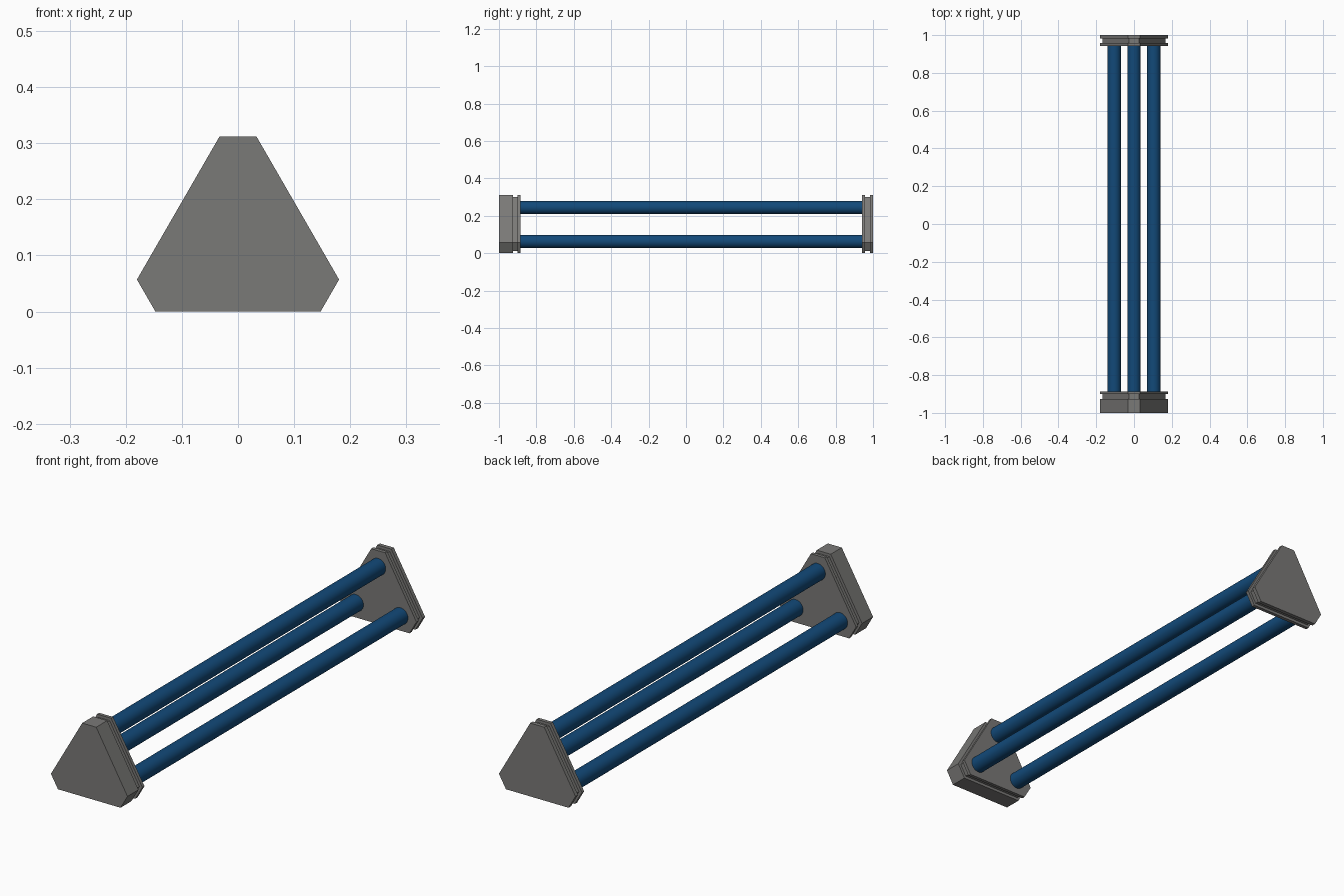
import bpy, bmesh, math

if "Cube" in bpy.data.objects:
    bpy.data.objects.remove(bpy.data.objects["Cube"])

CZ = 0.123          # height of the triangular section's centre
SIDE, CORNER = 0.123, 0.189   # centre to long faces / to cut corners
GROOVE = 0.012      # groove depth


def material(name, rgb):
    m = bpy.data.materials.new(name)
    m.diffuse_color = (*rgb, 1)
    m.use_nodes = True
    m.node_tree.nodes["Principled BSDF"].inputs["Base Color"].default_value = m.diffuse_color
    return m


grey = material("warm_grey", (0.195, 0.192, 0.185))
blue = material("deep_blue", (0.006, 0.067, 0.19))


def section(inset):
    """Triangle with cut corners as (x, z), evenly inset."""
    a, b = SIDE - inset, CORNER - inset
    half = (a - b / 2) / math.cos(math.radians(30))
    pts = []
    for k in range(3):
        t = math.radians(120 * k)
        for u in (half, -half):
            pts.append((u * math.cos(t) - b * math.sin(t),
                        CZ + u * math.sin(t) + b * math.cos(t)))
    return pts


def finish(name, bm, mat):
    bmesh.ops.recalc_face_normals(bm, faces=bm.faces)
    me = bpy.data.meshes.new(name)
    bm.to_mesh(me)
    bm.free()
    me.materials.append(mat)
    ob = bpy.data.objects.new(name, me)
    bpy.context.collection.objects.link(ob)
    return ob


def end_cap(name, stations):
    """Loft the section along y through (y, inset) stations."""
    bm = bmesh.new()
    rings = [[bm.verts.new((x, y, z)) for x, z in section(i)] for y, i in stations]
    for r, s in zip(rings, rings[1:]):
        for j in range(6):
            k = (j + 1) % 6
            bm.faces.new((r[j], r[k], s[k], s[j]))
    bm.faces.new(rings[0])
    bm.faces.new(rings[-1])
    return finish(name, bm, grey)


# grooved end caps: thick at the front, thin at the back
end_cap("front_cap", [(-1, 0), (-0.926, 0), (-0.926, GROOVE),
                      (-0.9, GROOVE), (-0.9, 0), (-0.886, 0)])
end_cap("back_cap", [(0.942, 0), (0.957, 0), (0.957, GROOVE),
                     (0.983, GROOVE), (0.983, 0), (1, 0)])

# three round bars between the caps
Y0, Y1 = -0.89, 0.946
for name, angle in (("top_bar", 90), ("left_bar", 210), ("right_bar", 330)):
    t = math.radians(angle)
    bpy.ops.mesh.primitive_cylinder_add(
        vertices=32, radius=0.0355, depth=Y1 - Y0,
        location=(0.121 * math.cos(t), (Y0 + Y1) / 2, CZ + 0.121 * math.sin(t)),
        rotation=(math.pi / 2, 0, 0))
    bar = bpy.context.object
    bar.name = name
    bar.data.materials.append(blue)
    bpy.ops.object.shade_smooth_by_angle(angle=math.radians(40))
